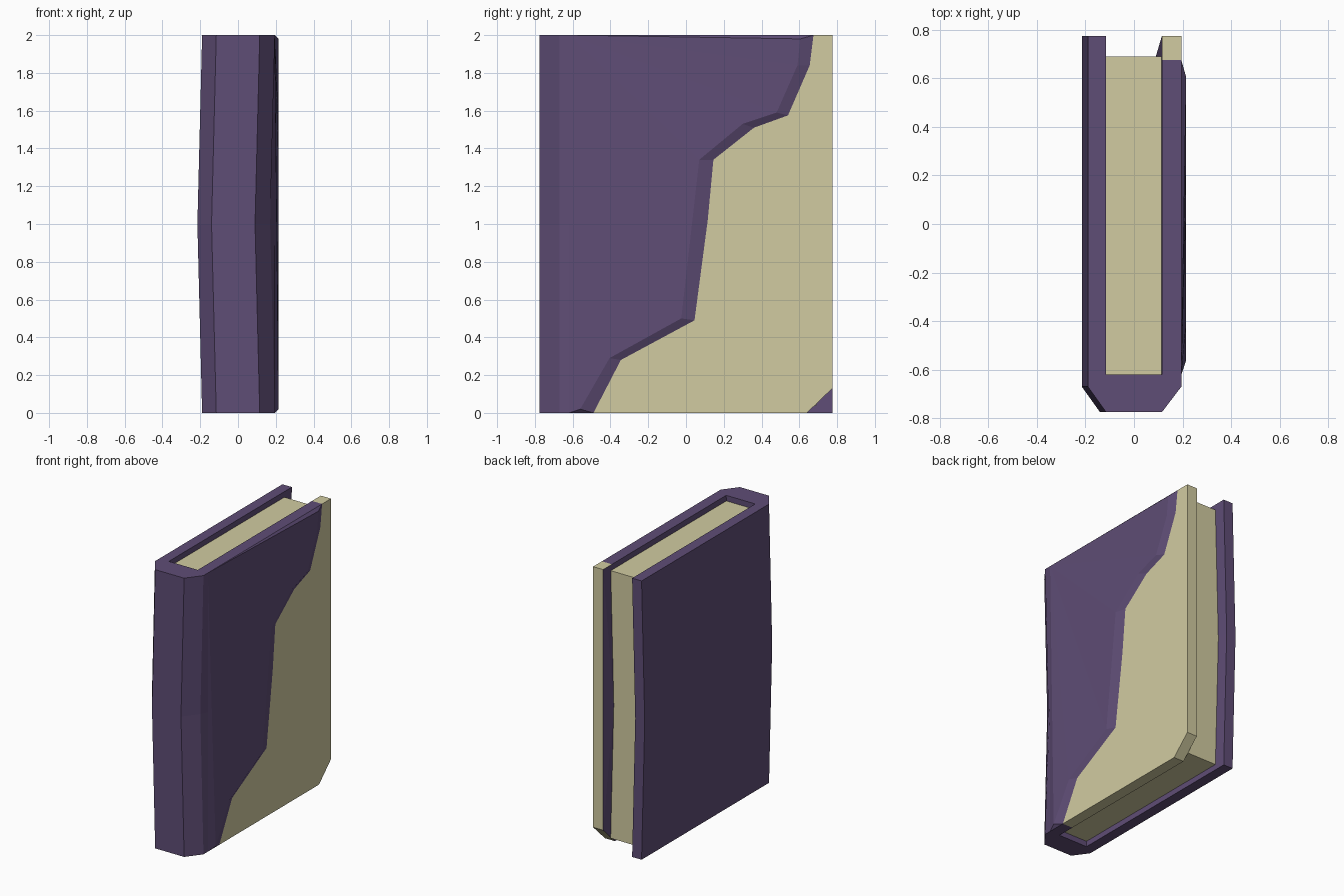
import bpy, bmesh

if "Cube" in bpy.data.objects:
    bpy.data.objects.remove(bpy.data.objects["Cube"])

def material(name, color):
    m = bpy.data.materials.new(name)
    m.diffuse_color = color
    m.use_nodes = True
    m.node_tree.nodes["Principled BSDF"].inputs["Base Color"].default_value = m.diffuse_color
    return m

PURPLE = material("purple_leather", (0.114, 0.074, 0.18, 1))
PALE = material("pale_paper", (0.64, 0.60, 0.355, 1))
BOW = -0.025  # sideways sag at mid height

def finish(name, bm, mats):
    bmesh.ops.recalc_face_normals(bm, faces=bm.faces)
    me = bpy.data.meshes.new(name)
    bm.to_mesh(me)
    bm.free()
    for m in mats:
        me.materials.append(m)
    ob = bpy.data.objects.new(name, me)
    bpy.context.collection.objects.link(ob)
    return ob

def bowed_prism(name, profile, z0, z1, mat):
    """Extrude an (x, y, bow factor) outline through three levels."""
    bm = bmesh.new()
    rings = [[bm.verts.new((x + BOW * f * k, y, z)) for x, y, f in profile]
             for z, k in ((z0, 0), (1.0, 1), (z1, 0))]
    n = len(profile)
    for a, b in zip(rings, rings[1:]):
        for i in range(n):
            j = (i + 1) % n
            bm.faces.new((a[i], a[j], b[j], b[i]))
    bm.faces.new(rings[0])
    bm.faces.new(rings[-1])
    return finish(name, bm, [mat])

# Back cover and chamfered spine in one piece
bowed_prism("cover_and_spine", [
    (-0.19, 0.775, 1), (-0.19, -0.67, 1), (-0.115, -0.775, 1),
    (0.115, -0.775, 1), (0.195, -0.67, 1), (0.195, -0.62, 0),
    (0.115, -0.62, 1), (-0.115, -0.62, 1), (-0.115, 0.775, 1)],
    0.0, 2.0, PURPLE)

# Page block, recessed at top and bottom
bowed_prism("pages", [
    (-0.115, -0.62, 1), (0.115, -0.62, 1),
    (0.115, 0.69, 1), (-0.115, 0.69, 1)], 0.04, 1.96, PALE)

# Torn cover board: tear outline on the board and raised ridge of the leather (y, z)
tear = [(-0.49, 0), (-0.345, 0.28), (0.045, 0.49), (0.115, 1.02), (0.145, 1.34),
        (0.36, 1.51), (0.54, 1.575), (0.655, 1.84), (0.675, 2)]
ridge = [(-0.56, 0.02), (-0.405, 0.29), (-0.025, 0.5), (0.034, 1.02), (0.07, 1.34),
         (0.30, 1.53), (0.48, 1.59), (0.59, 1.84), (0.605, 1.98)]
XO, XI, XR = 0.195, 0.115, 0.215

bm = bmesh.new()
def v(x, y, z):
    return bm.verts.new((x, y, z))
def face(mat, *verts):
    bm.faces.new(verts).material_index = mat

T = [v(XO, *p) for p in tear]
R = [v(XR, *p) for p in ridge]
lo, hi = v(XO, -0.62, 0), v(XO, -0.62, 2)
cut_a, cut_b, corner = v(XO, 0.64, 0), v(XO, 0.775, 0.13), v(XO, 0.775, 2)

# Leather: fan from the spine edge to the ridge, then the torn bevel
face(0, lo, R[0], hi)
face(0, lo, T[0], R[0])
face(0, hi, R[-1], T[-1])
for i in range(len(R) - 1):
    face(0, hi, R[i], R[i + 1])
    face(0, R[i], T[i], T[i + 1], R[i + 1])

# Exposed board with its clipped corner
face(1, *T, corner, cut_b, cut_a)

# Inside face, sagging in the middle
i_lo, i_mid, i_hi = v(XI, -0.62, 0), v(XI + BOW, -0.62, 1), v(XI, -0.62, 2)
i_tear, i_cut_a, i_cut_b = v(XI, -0.49, 0), v(XI, 0.64, 0), v(XI, 0.775, 0.13)
i_fore, i_top, i_corner = v(XI + BOW, 0.69, 1), v(XI, 0.675, 2), v(XI, 0.775, 2)
face(0, i_lo, i_tear, i_cut_a, i_fore, i_mid)
face(0, i_mid, i_fore, i_top, i_hi)
face(0, i_cut_a, i_cut_b, i_fore)
face(0, i_cut_b, i_corner, i_fore)
face(0, i_fore, i_corner, i_top)

# Board rim
face(0, lo, hi, i_hi, i_mid, i_lo)
face(0, hi, T[-1], i_top, i_hi)
face(1, T[-1], corner, i_corner, i_top)
face(1, corner, cut_b, i_cut_b, i_corner)
face(1, cut_b, cut_a, i_cut_a, i_cut_b)
face(1, cut_a, T[0], i_tear, i_cut_a)
face(0, T[0], lo, i_lo, i_tear)
finish("torn_cover", bm, [PURPLE, PALE])
